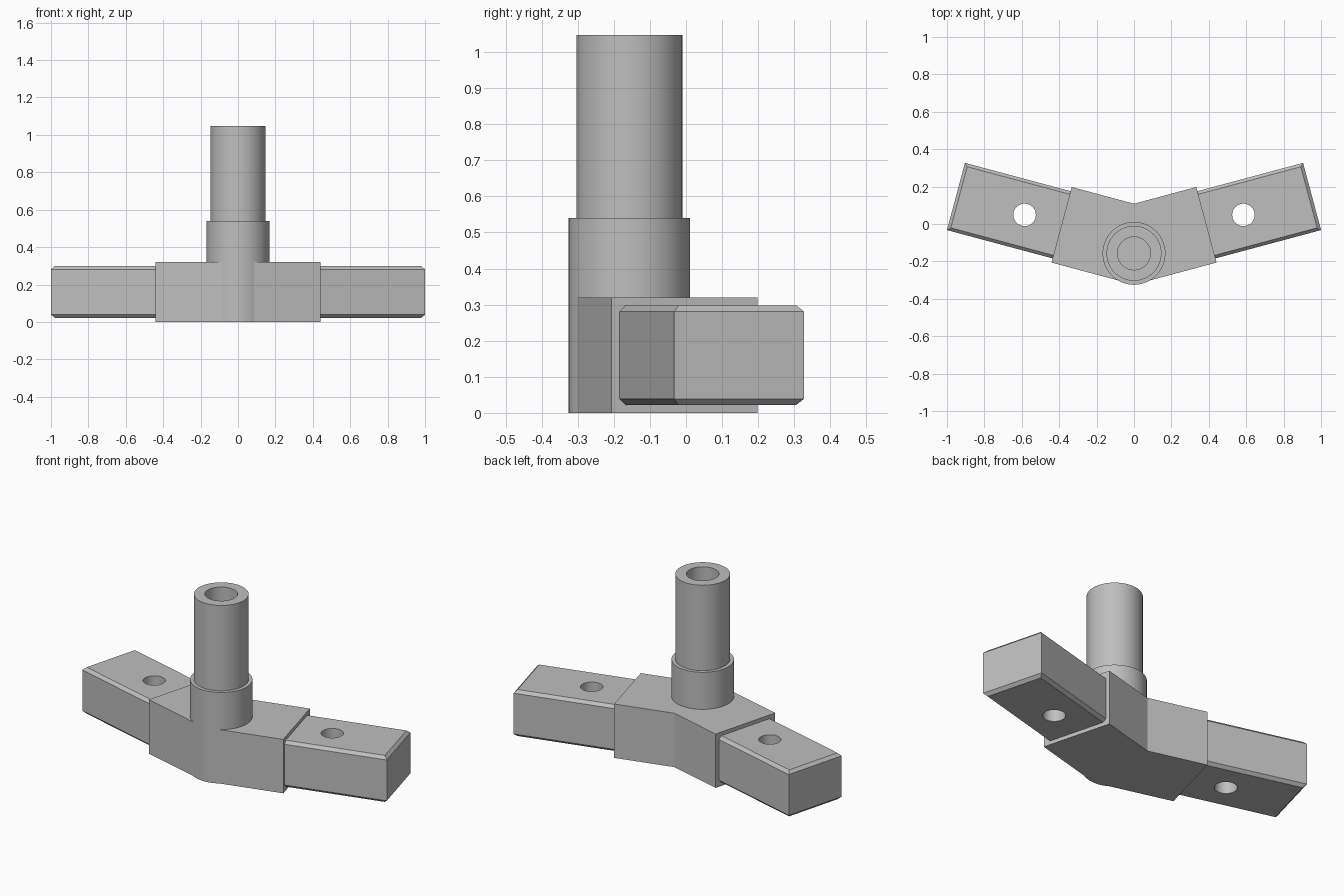
import bpy, bmesh, math
from mathutils import Vector, Matrix

if "Cube" in bpy.data.objects:
    bpy.data.objects.remove(bpy.data.objects["Cube"], do_unlink=True)

grey = bpy.data.materials.new("plain grey")
grey.use_nodes = True
grey.diffuse_color = (0.52, 0.52, 0.52, 1)
grey.node_tree.nodes["Principled BSDF"].inputs["Base Color"].default_value = grey.diffuse_color

TILT = math.radians(15)
APEX_Y = -0.108      # where the two arm centre lines meet
POST_Y = -0.157
COLLAR_R = 0.168
BLOCK_TOP = 0.32


def finish(bm, name):
    bmesh.ops.recalc_face_normals(bm, faces=bm.faces)
    mesh = bpy.data.meshes.new(name)
    bm.to_mesh(mesh)
    bm.free()
    mesh.materials.append(grey)
    obj = bpy.data.objects.new(name, mesh)
    bpy.context.collection.objects.link(obj)
    return obj


def activate(obj):
    bpy.ops.object.select_all(action="DESELECT")
    obj.select_set(True)
    bpy.context.view_layer.objects.active = obj


def smooth(obj):
    activate(obj)
    bpy.ops.object.shade_smooth_by_angle(angle=math.radians(12))


def arm_point(along, across):
    """Plan position measured along and across the left arm's centre line."""
    c, s = math.cos(TILT), math.sin(TILT)
    return Vector((along * c - across * s, APEX_Y + along * s + across * c))


# Angled centre block with a rounded front corner under the post
half = 0.209
end = 0.3875 / math.cos(TILT)
front_gap = (POST_Y - APEX_Y) * math.cos(TILT) + half
reach = TILT + math.acos(front_gap / COLLAR_R)
left_side = [arm_point(end, half), arm_point(end, -half)]
outline = [Vector((0, APEX_Y + half / math.cos(TILT)))] + left_side
steps = 12
for i in range(steps + 1):
    a = reach * (1 - 2 * i / steps)
    outline.append(Vector((COLLAR_R * math.sin(a), POST_Y - COLLAR_R * math.cos(a))))
outline += [Vector((-p.x, p.y)) for p in reversed(left_side)]

bm = bmesh.new()
base = bm.faces.new([bm.verts.new((p.x, p.y, 0)) for p in outline])
top = bmesh.ops.extrude_face_region(bm, geom=[base])["geom"]
bmesh.ops.translate(bm, vec=(0, 0, BLOCK_TOP),
                    verts=[v for v in top if isinstance(v, bmesh.types.BMVert)])
smooth(finish(bm, "centre_block"))

# Hollow post with a wider collar, turned from one profile
profile = [(COLLAR_R, BLOCK_TOP), (COLLAR_R, 0.54), (0.147, 0.54), (0.147, 1.047),
           (0.088, 1.047), (0.088, 0.33), (0, 0.33)]
bm = bmesh.new()
verts = [bm.verts.new((r, 0, z)) for r, z in profile]
edges = [bm.edges.new(pair) for pair in zip(verts, verts[1:])]
bmesh.ops.spin(bm, geom=verts + edges, cent=(0, 0, 0), axis=(0, 0, 1),
               angle=math.tau, steps=64)
bmesh.ops.remove_doubles(bm, verts=bm.verts, dist=0.0001)
post = finish(bm, "post_and_collar")
post.location.y = POST_Y
smooth(post)

# Two chamfered arms, each with a vertical through hole
LOW, HIGH = 0.022, 0.298
tip = 0.952 / math.cos(TILT)
start = end - 0.06
hole_along = 0.585 / math.cos(TILT)
mid_z = (LOW + HIGH) / 2

for name, side in (("left", 1), ("right", -1)):
    turn = TILT if side > 0 else math.pi - TILT
    place = Matrix.Translation((0, APEX_Y, mid_z)) @ Matrix.Rotation(turn, 4, "Z")

    bm = bmesh.new()
    bmesh.ops.create_cube(bm, size=1)
    bmesh.ops.scale(bm, vec=(tip - start, 0.372, HIGH - LOW), verts=bm.verts)
    level = [e for e in bm.edges if abs(e.verts[0].co.z - e.verts[1].co.z) < 0.001]
    bmesh.ops.bevel(bm, geom=level, offset=0.017, segments=1, affect="EDGES")
    bmesh.ops.translate(bm, vec=((tip + start) / 2, 0, 0), verts=bm.verts)
    arm = finish(bm, name + "_arm")
    arm.matrix_world = place

    bm = bmesh.new()
    bmesh.ops.create_cone(bm, cap_ends=True, segments=48, radius1=0.06, radius2=0.06, depth=0.6)
    cutter = finish(bm, name + "_hole_cutter")
    cutter.matrix_world = place @ Matrix.Translation((hole_along, 0, 0))
    cutter.hide_render = True

    cut = arm.modifiers.new("hole", "BOOLEAN")
    cut.operation = "DIFFERENCE"
    cut.solver = "EXACT"
    cut.object = cutter
    activate(arm)
    bpy.ops.object.modifier_apply(modifier=cut.name)
    bpy.data.objects.remove(cutter, do_unlink=True)
    smooth(arm)
